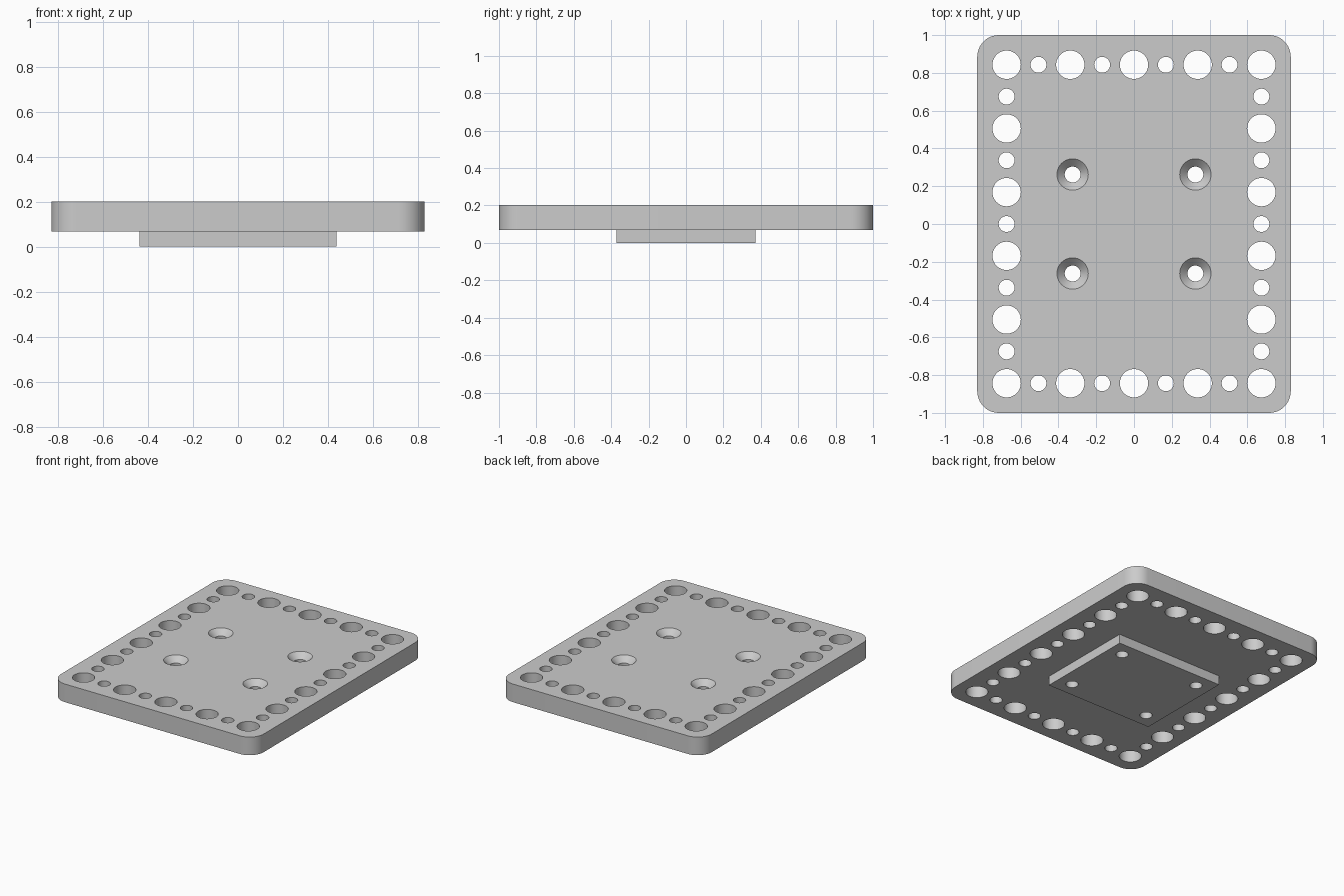
import bpy, bmesh
from math import cos, sin, pi, radians
from mathutils import Matrix, Vector

if "Cube" in bpy.data.objects:
    bpy.data.objects.remove(bpy.data.objects["Cube"], do_unlink=True)

HALF_X, HALF_Y, CORNER = 0.83, 1.0, 0.115
PAD_X, PAD_Y = 0.437, 0.371
PLATE_Z, TOP_Z = 0.068, 0.202
PITCH = 0.3372            # spacing of the large holes
BIG_R, SMALL_R, SINK_R = 0.075, 0.042, 0.083
SEGMENTS = 48

grey = bpy.data.materials.new("plain grey")
grey.use_nodes = True
colour = (0.6, 0.6, 0.6, 1)
grey.diffuse_color = colour
grey.node_tree.nodes["Principled BSDF"].inputs["Base Color"].default_value = colour


def add_object(name, bm):
    bmesh.ops.recalc_face_normals(bm, faces=bm.faces)
    mesh = bpy.data.meshes.new(name)
    bm.to_mesh(mesh)
    bm.free()
    mesh.materials.append(grey)
    obj = bpy.data.objects.new(name, mesh)
    bpy.context.collection.objects.link(obj)
    return obj


def stack(bm, rings):
    """Closed solid through a list of matching point rings."""
    loops = [[bm.verts.new(p) for p in ring] for ring in rings]
    n = len(loops[0])
    for low, high in zip(loops, loops[1:]):
        for i in range(n):
            j = (i + 1) % n
            bm.faces.new((low[i], low[j], high[j], high[i]))
    bm.faces.new(loops[0][::-1])
    bm.faces.new(loops[-1])


def turned(bm, x, y, profile):
    """Round solid from (radius, height) pairs."""
    angles = [2 * pi * i / SEGMENTS for i in range(SEGMENTS)]
    stack(bm, [[(x + r * cos(a), y + r * sin(a), z) for a in angles]
               for r, z in profile])


def boolean(target, tool, operation):
    mod = target.modifiers.new(operation.lower(), 'BOOLEAN')
    mod.operation, mod.solver, mod.object = operation, 'EXACT', tool
    bpy.context.view_layer.objects.active = target
    bpy.ops.object.modifier_apply(modifier=mod.name)
    bpy.data.objects.remove(tool, do_unlink=True)


# Plate with rounded corners
outline = []
for quarter, (sx, sy) in enumerate([(1, 1), (-1, 1), (-1, -1), (1, -1)]):
    for step in range(13):
        a = (quarter + step / 12) * pi / 2
        outline.append((sx * (HALF_X - CORNER) + CORNER * cos(a),
                        sy * (HALF_Y - CORNER) + CORNER * sin(a)))
bm = bmesh.new()
stack(bm, [[(x, y, z) for x, y in outline] for z in (PLATE_Z, TOP_Z)])
plate = add_object("mounting_plate", bm)

# Raised pad underneath, merged into the plate
bm = bmesh.new()
pad_top = (PLATE_Z + TOP_Z) / 2
bmesh.ops.create_cube(bm, size=1, matrix=Matrix.Translation(Vector((0, 0, pad_top / 2)))
                      @ Matrix.Diagonal((2 * PAD_X, 2 * PAD_Y, pad_top, 1)))
boolean(plate, add_object("pad", bm), 'UNION')

# Border holes, alternating large and small
bm = bmesh.new()
for i in range(-4, 5):
    for j in range(-5, 6):
        if abs(i) == 4 or abs(j) == 5:
            big = i % 2 == 0 if abs(j) == 5 else j % 2 == 1
            r = BIG_R if big else SMALL_R
            turned(bm, i * PITCH / 2, j * PITCH / 2, [(r, -0.1), (r, 0.3)])

# Countersunk screw holes through plate and pad
for x in (-0.325, 0.325):
    for y in (-0.262, 0.262):
        turned(bm, x, y, [(SMALL_R, -0.1), (SMALL_R, TOP_Z - SINK_R + SMALL_R),
                          (SINK_R, TOP_Z), (SINK_R, 0.3)])
boolean(plate, add_object("hole_cutters", bm), 'DIFFERENCE')

# Smooth round walls, sharp edges
bpy.ops.object.select_all(action='DESELECT')
plate.select_set(True)
bpy.context.view_layer.objects.active = plate
bpy.ops.object.shade_smooth_by_angle(angle=radians(30))
